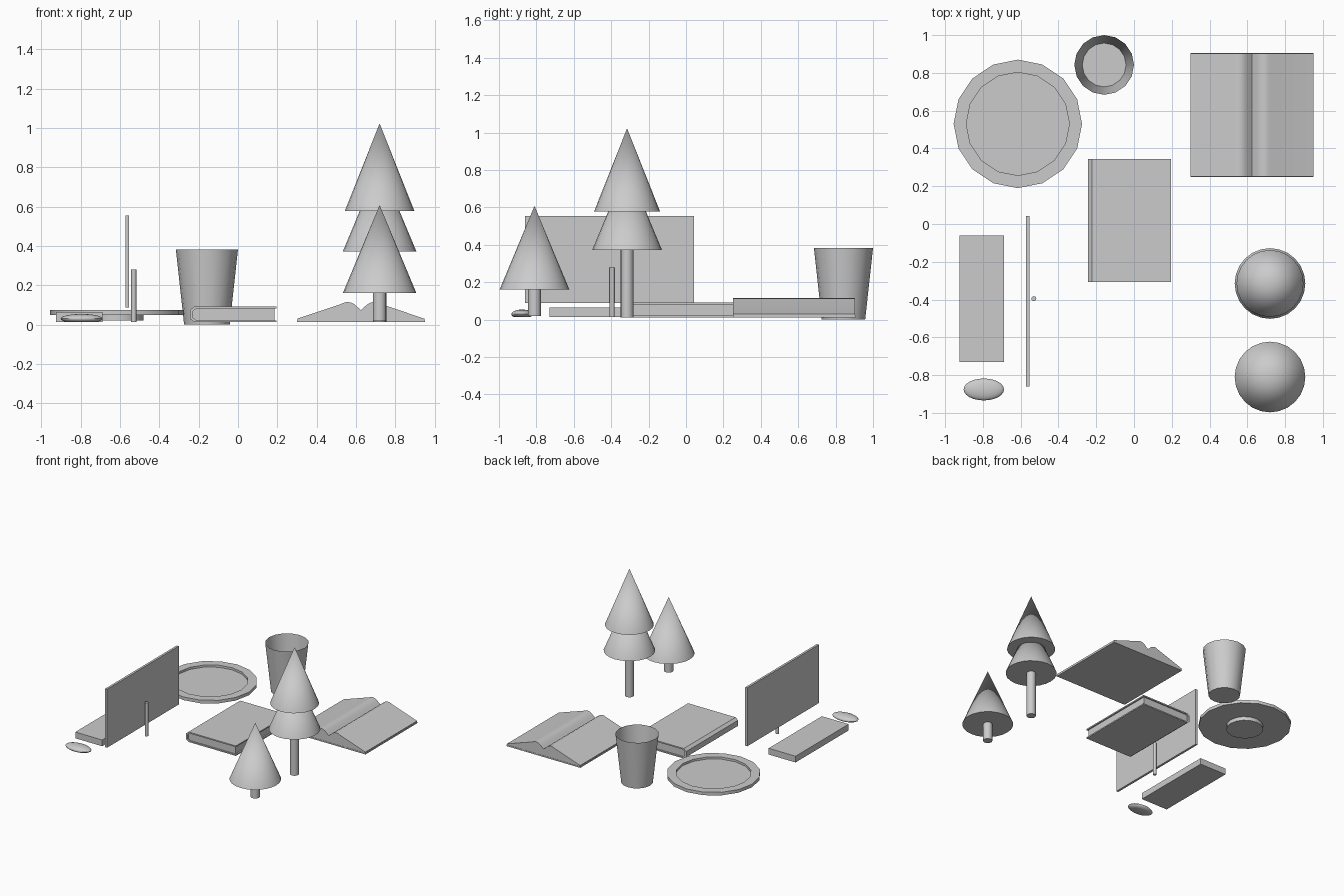
import bpy, bmesh, math
from mathutils import Matrix

if "Cube" in bpy.data.objects:
    bpy.data.objects.remove(bpy.data.objects["Cube"])


def finish(name, bm, smooth=None):
    bmesh.ops.remove_doubles(bm, verts=bm.verts, dist=1e-5)
    me = bpy.data.meshes.new(name)
    bm.to_mesh(me)
    bm.free()
    ob = bpy.data.objects.new(name, me)
    bpy.context.collection.objects.link(ob)
    if smooth:
        bpy.ops.object.select_all(action='DESELECT')
        bpy.context.view_layer.objects.active = ob
        ob.select_set(True)
        bpy.ops.object.shade_smooth_by_angle(angle=math.radians(smooth))
    return ob


def lathe(name, profile, x, y, sides, smooth=35):
    """Spin (radius, z) points listed bottom to top; ends at radius > 0 stay open."""
    bm = bmesh.new()
    rings = [[bm.verts.new((x + r * math.cos(2 * math.pi * i / sides),
                            y + r * math.sin(2 * math.pi * i / sides), z))
              for i in range(sides)] if r > 0 else [bm.verts.new((x, y, z))]
             for r, z in profile]
    for a, b in zip(rings, rings[1:]):
        for i in range(sides):
            j = (i + 1) % sides
            if len(a) == 1:
                bm.faces.new((a[0], b[j], b[i]))
            elif len(b) == 1:
                bm.faces.new((a[i], a[j], b[0]))
            else:
                bm.faces.new((a[i], a[j], b[j], b[i]))
    return finish(name, bm, smooth)


def extrude_y(name, outline, y0, y1, smooth=None):
    """Extrude an (x, z) outline along y."""
    bm = bmesh.new()
    face = bm.faces.new([bm.verts.new((x, y0, z)) for x, z in outline])
    res = bmesh.ops.extrude_face_region(bm, geom=[face])
    verts = [v for v in res['geom'] if isinstance(v, bmesh.types.BMVert)]
    bmesh.ops.translate(bm, verts=verts, vec=(0, y1 - y0, 0))
    bmesh.ops.recalc_face_normals(bm, faces=bm.faces)
    return finish(name, bm, smooth)


def box(name, x0, x1, y0, y1, z0, z1):
    return extrude_y(name, [(x0, z0), (x1, z0), (x1, z1), (x0, z1)], y0, y1)


# Plate: foot, flat rim and shallow well
lathe("plate", [(0, .02), (.135, .02), (.135, .05), (.34, .05), (.34, .075),
                (.273, .075), (.273, .058), (0, .058)], -.615, .53, 16)

# Cup: thin open shell
lathe("cup", [(0, 0), (.116, 0), (.158, .383)], -.158, .842, 16)

# Trees: trunk and stacked cones
def tree(name, x, y, trunk, tiers):
    lathe(name + "_trunk", [(0, trunk[0]), (.034, trunk[0]), (.034, trunk[1]),
                            (0, trunk[1])], x, y, 16)
    for n, (r, z0, z1) in enumerate(tiers):
        lathe(f"{name}_cone_{n + 1}", [(0, z0), (r, z0), (0, z1)], x, y, 24, 50)

tree("tall_tree", .72, -.315, (.012, .38), [(.187, .372, .82), (.177, .577, 1.023)])
tree("small_tree", .72, -.81, (.02, .17), [(.187, .16, .608)])

# Screen and its post
box("screen", -.571, -.553, -.86, .043, .088, .554)
lathe("screen_post", [(0, .013), (.013, .013), (.013, .28), (0, .28)], -.53, -.395, 12)

# Keyboard slab
box("keyboard", -.925, -.688, -.73, -.06, .014, .064)

# Mouse: flattened ellipsoid with a cut base
bm = bmesh.new()
bmesh.ops.create_uvsphere(bm, u_segments=24, v_segments=12, radius=1,
                          matrix=Matrix.Translation((-.795, -.876, .03))
                          @ Matrix.Diagonal((.107, .058, .024, 1)))
cut = bmesh.ops.bisect_plane(bm, geom=bm.verts[:] + bm.edges[:] + bm.faces[:],
                             plane_co=(0, 0, .013), plane_no=(0, 0, -1), clear_outer=True)
bmesh.ops.holes_fill(bm, edges=[e for e in bm.edges if e.is_boundary])
finish("mouse", bm, 40)

# Closed book: wraparound cover with chamfered spine, inset pages
T = .010
extrude_y("closed_book_cover",
          [(.197, .012), (-.222, .012), (-.244, .03), (-.244, .074), (-.222, .092),
           (.197, .092), (.197, .092 - T), (-.212, .092 - T), (-.228, .07),
           (-.228, .034), (-.212, .012 + T), (.197, .012 + T)], -.308, .345)
extrude_y("closed_book_pages",
          [(.186, .012 + T), (-.212, .012 + T), (-.228, .034), (-.228, .07),
           (-.212, .092 - T), (.186, .092 - T)], -.298, .335)

# Open book: flat cover and two mirrored page halves
box("open_book_cover", .30, .95, .25, .905, .012, .022)
half = [(0, .022), (.323, .022), (.323, .03), (.10, .105), (.085, .112), (.068, .115),
        (.05, .112), (.033, .103), (.016, .088), (0, .074)]
for side, s in (("left", -1), ("right", 1)):
    extrude_y(f"open_book_{side}_pages", [(.625 + s * x, z) for x, z in half],
              .252, .903, 40)
